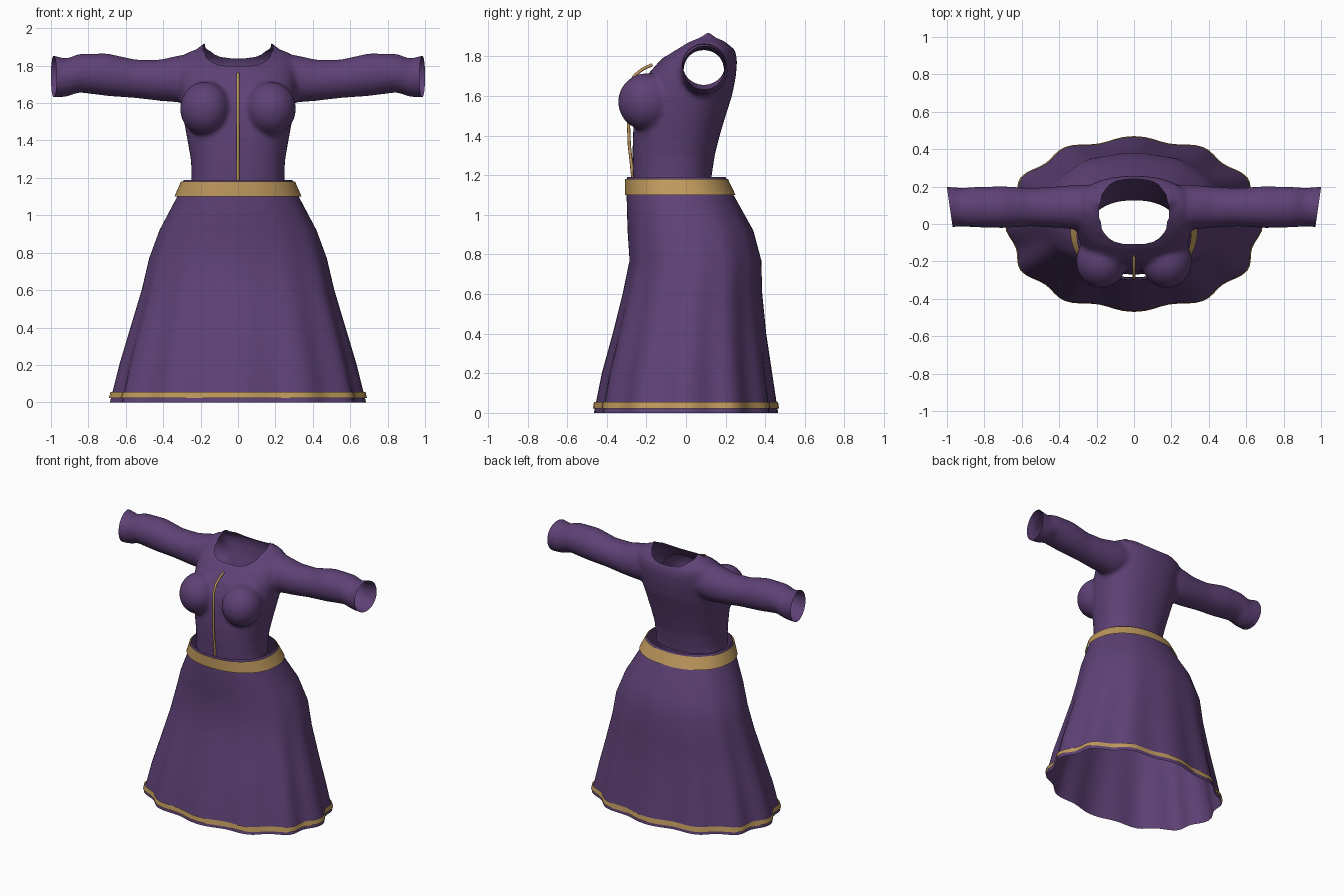
import bpy, bmesh, math
from mathutils import Matrix, Vector

cube = bpy.data.objects.get("Cube")
if cube:
    bpy.data.objects.remove(cube, do_unlink=True)


def make_material(name, rgb):
    mat = bpy.data.materials.new(name)
    mat.use_nodes = True
    color = (*rgb, 1)
    mat.diffuse_color = color
    mat.node_tree.nodes["Principled BSDF"].inputs["Base Color"].default_value = color
    return mat


purple = make_material("purple cloth", (0.112, 0.053, 0.18))
gold = make_material("gold trim", (0.52, 0.32, 0.11))


def add_object(name, bm, mat):
    mesh = bpy.data.meshes.new(name)
    bm.to_mesh(mesh)
    bm.free()
    obj = bpy.data.objects.new(name, mesh)
    bpy.context.collection.objects.link(obj)
    mesh.materials.append(mat)
    mesh.polygons.foreach_set("use_smooth", [True] * len(mesh.polygons))
    return obj


def loft(bm, rings, caps=False):
    rows = [[bm.verts.new(p) for p in ring] for ring in rings]
    n = len(rows[0])
    for a, b in zip(rows, rows[1:]):
        for i in range(n):
            j = (i + 1) % n
            bm.faces.new((a[i], a[j], b[j], b[i]))
    if caps:
        bm.faces.new(rows[0][::-1])
        bm.faces.new(rows[-1])


def oval(z, half_x, front, back, power=2.2, ripple=0.0, count=96):
    """Horizontal ring between front and back, with optional cloth folds."""
    mid, half_y = (front + back) / 2, (back - front) / 2
    ring = []
    for i in range(count):
        t = math.tau * i / count
        c, s = math.cos(t), math.sin(t)
        fold = 1 + ripple * (math.cos(12 * t) - 1)
        ring.append((half_x * fold * math.copysign(abs(c) ** (2 / power), c),
                     mid + half_y * fold * math.copysign(abs(s) ** (2 / power), s), z))
    return ring


# Skirt: open flared tube with folds that deepen toward the hem
skirt_profile = [(0, 0.685, -0.465, 0.465), (0.2, 0.635, -0.425, 0.435),
                 (0.4, 0.575, -0.37, 0.405), (0.6, 0.515, -0.32, 0.385),
                 (0.77, 0.475, -0.285, 0.38), (0.92, 0.42, -0.295, 0.34),
                 (1.1, 0.325, -0.3, 0.24), (1.19, 0.29, -0.297, 0.2)]


def fold_depth(z):
    return 0.028 * max(0, 1 - z / 1.05)


bm = bmesh.new()
loft(bm, [oval(*row, ripple=fold_depth(row[0])) for row in skirt_profile])
add_object("skirt", bm, purple)

# Hem trim follows the skirt folds
bm = bmesh.new()
loft(bm, [oval(z, x, -y, y, ripple=fold_depth(0))
          for z, x, y in ((0.022, 0.69, 0.47), (0.056, 0.682, 0.464))])
add_object("hem_trim", bm, gold)

# Belt
bm = bmesh.new()
loft(bm, [oval(1.1, 0.34, -0.308, 0.25), oval(1.18, 0.305, -0.308, 0.212)])
add_object("belt", bm, gold)

# Bodice: torso, bust and sleeves are blended into one skin, then opened
torso = [(1.1, 0.26, -0.262, 0.12), (1.2, 0.247, -0.267, 0.13),
         (1.3, 0.252, -0.27, 0.145), (1.4, 0.27, -0.268, 0.17),
         (1.5, 0.288, -0.26, 0.2), (1.6, 0.305, -0.245, 0.232),
         (1.7, 0.315, -0.2, 0.252), (1.78, 0.32, -0.13, 0.258),
         (1.83, 0.31, -0.07, 0.248), (1.87, 0.27, -0.01, 0.215),
         (1.895, 0.2, 0.03, 0.18)]
# Sleeve rows: x, half depth, centre height, half height
sleeve = [(0.15, 0.12, 1.74, 0.12), (0.3, 0.12, 1.73, 0.128),
          (0.42, 0.11, 1.722, 0.11), (0.55, 0.102, 1.73, 0.103),
          (0.7, 0.112, 1.752, 0.114), (0.85, 0.108, 1.76, 0.103),
          (0.92, 0.103, 1.735, 0.102), (1.06, 0.114, 1.75, 0.124)]
bm = bmesh.new()
loft(bm, [oval(*row, power=2.3) for row in torso], caps=True)
angles = [math.tau * i / 48 for i in range(48)]
for side in (-1, 1):
    loft(bm, [[(side * x, 0.09 + ry * math.cos(t), zc + rz * math.sin(t)) for t in angles]
              for x, ry, zc, rz in sleeve], caps=True)
    bmesh.ops.create_uvsphere(
        bm, u_segments=40, v_segments=24, radius=1,
        matrix=Matrix.Translation((side * 0.175, -0.198, 1.57))
        @ Matrix.Diagonal((0.135, 0.145, 0.145, 1)))
bmesh.ops.recalc_face_normals(bm, faces=bm.faces[:])
bodice = add_object("bodice", bm, purple)

remesh = bodice.modifiers.new("blend", 'REMESH')
remesh.mode = 'VOXEL'
remesh.voxel_size = 0.013
relax = bodice.modifiers.new("relax", 'SMOOTH')
relax.factor = 0.5
relax.iterations = 10
bpy.context.view_layer.update()
graph = bpy.context.evaluated_depsgraph_get()
skin = bpy.data.meshes.new_from_object(bodice.evaluated_get(graph))
bodice.modifiers.clear()
bm = bmesh.new()
bm.from_mesh(skin)


def trim(point, normal):
    bmesh.ops.bisect_plane(bm, geom=bm.verts[:] + bm.edges[:] + bm.faces[:],
                           plane_co=point, plane_no=normal, clear_outer=True)


# Open the waist and the slanted cuffs
trim((0, 0, 1.165), (0, 0, -1))
for side in (-1, 1):
    trim((side * 0.985, 0.09, 1.75), (side * 0.99, -0.14, 0))


# Open the neck
def in_neck(p):
    return p.z > 1.7 and (abs(p.x) / 0.185) ** 2.6 + (abs(p.y - 0.065) / 0.175) ** 2.6 < 1


bmesh.ops.delete(bm, geom=[f for f in bm.faces if in_neck(f.calc_center_median())],
                 context='FACES')
for _ in range(3):
    moved = {}
    for v in bm.verts:
        rim = [e.other_vert(v).co for e in v.link_edges if e.is_boundary]
        if len(rim) == 2 and v.co.z > 1.7 and abs(v.co.x) < 0.3:
            moved[v] = v.co * 0.5 + (rim[0] + rim[1]) * 0.25
    for v, co in moved.items():
        v.co = co
# Small raised collar points
for v in bm.verts:
    if v.co.z > 1.8:
        d = (Vector((abs(v.co.x), v.co.y)) - Vector((0.175, 0.11))).length
        v.co.z += 0.025 * math.exp(-(d / 0.03) ** 2)
bm.to_mesh(bodice.data)
bm.free()
bodice.data.polygons.foreach_set("use_smooth", [True] * len(bodice.data.polygons))
bpy.data.meshes.remove(skin)

# Front cord down the middle of the bodice
path = [(-0.268, 1.18), (-0.275, 1.25), (-0.286, 1.35), (-0.29, 1.45), (-0.29, 1.56),
        (-0.285, 1.65), (-0.262, 1.7), (-0.22, 1.735), (-0.17, 1.758)]
curve = bpy.data.curves.new("front_cord", 'CURVE')
curve.dimensions = '3D'
curve.bevel_depth = 0.008
curve.bevel_resolution = 2
curve.use_fill_caps = True
spline = curve.splines.new('POLY')
spline.points.add(len(path) - 1)
for point, (y, z) in zip(spline.points, path):
    point.co = (0, y, z, 1)
curve.materials.append(gold)
bpy.context.collection.objects.link(bpy.data.objects.new("front_cord", curve))
